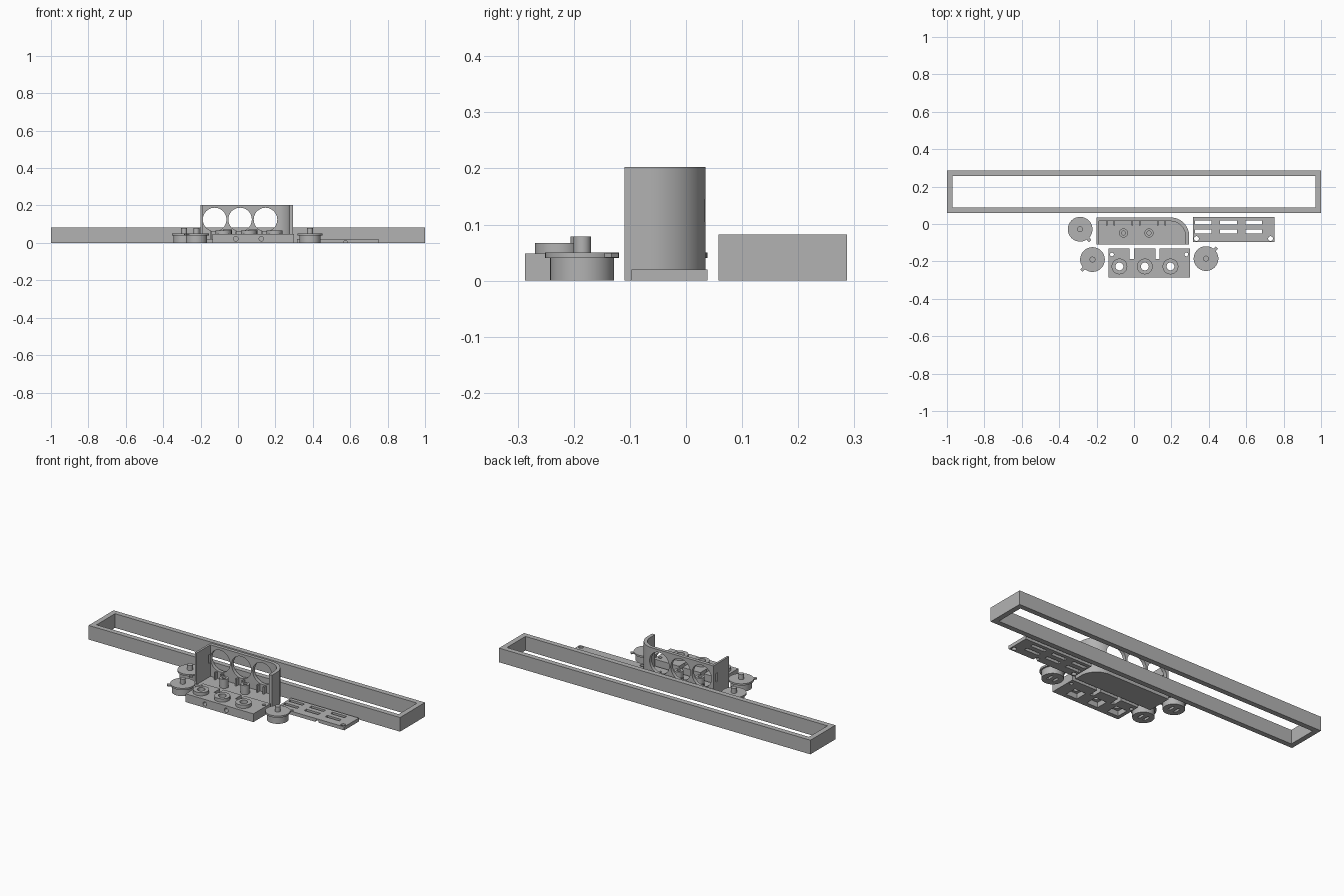
import bpy, math
from mathutils import Matrix

if "Cube" in bpy.data.objects:
    bpy.data.objects.remove(bpy.data.objects["Cube"])

gray = bpy.data.materials.new("plain gray")
gray.diffuse_color = (0.45, 0.45, 0.45, 1)
gray.use_nodes = True
gray.node_tree.nodes["Principled BSDF"].inputs["Base Color"].default_value = gray.diffuse_color


def prism(name, pts, z0, z1):
    """Extrude a plan outline from z0 to z1."""
    n = len(pts)
    v = [(x, y, z0) for x, y in pts] + [(x, y, z1) for x, y in pts]
    f = [tuple(range(n))[::-1], tuple(range(n, 2 * n))]
    f += [(i, (i + 1) % n, (i + 1) % n + n, i + n) for i in range(n)]
    me = bpy.data.meshes.new(name)
    me.from_pydata(v, [], f)
    me.materials.append(gray)
    ob = bpy.data.objects.new(name, me)
    bpy.context.collection.objects.link(ob)
    return ob


def box(name, x0, x1, y0, y1, z0, z1):
    return prism(name, [(x0, y0), (x1, y0), (x1, y1), (x0, y1)], z0, z1)


def arc(cx, cy, r, a0, a1, n):
    return [(cx + r * math.cos(math.radians(a0 + (a1 - a0) * i / n)),
             cy + r * math.sin(math.radians(a0 + (a1 - a0) * i / n))) for i in range(n + 1)]


def cyl(name, x, y, r, z0, z1, n=40):
    return prism(name, arc(x, y, r, 0, 360, n)[:-1], z0, z1)


def cyl_y(name, x, z, r, y0, y1):
    """Cylinder lying along y."""
    ob = cyl(name, 0, 0, r, -y1, -y0)
    ob.data.transform(Matrix.Translation((x, 0, z)) @ Matrix.Rotation(math.pi / 2, 4, 'X'))
    return ob


def boolean(ob, others, op):
    """Combine parts and discard the helpers."""
    bpy.context.view_layer.objects.active = ob
    for o in others:
        m = ob.modifiers.new("combine", 'BOOLEAN')
        m.operation, m.solver, m.object = op, 'EXACT', o
        bpy.ops.object.modifier_apply(modifier=m.name)
        bpy.data.objects.remove(o)


def smooth(ob):
    bpy.ops.object.select_all(action='DESELECT')
    ob.select_set(True)
    bpy.context.view_layer.objects.active = ob
    bpy.ops.object.shade_smooth_by_angle(angle=math.radians(30))


# Long rectangular frame
frame = box("long_frame", -1, 1, 0.058, 0.287, 0, 0.082)
boolean(frame, [box("cut", -0.97, 0.97, 0.088, 0.257, -0.1, 0.2)], 'DIFFERENCE')

# Housing: floor, left wall, rounded back and right wall, hollowed from above
corner = arc(0.195, -0.065, 0.1, 0, 90, 24)
housing = prism("housing", [(-0.2, -0.11), (0.295, -0.11)] + corner + [(-0.2, 0.035)], 0, 0.203)
inner = arc(0.195, -0.065, 0.08, 0, 90, 24)
cuts = [prism("cut", [(-0.188, -0.2), (0.275, -0.2)] + inner + [(-0.188, 0.015)], 0.02, 0.3)]
dials = (-0.125, 0.011, 0.147)
cuts += [cyl_y("cut", x, 0.125, 0.063, -0.03, 0.1) for x in dials]
cuts.append(box("cut", -0.3, -0.15, -0.002, 0.01, 0.1, 0.15))
boolean(housing, cuts, 'DIFFERENCE')
smooth(housing)

# Small retaining clips below each dial opening
for x in dials:
    for s in (-0.02, 0.02):
        box("clip", x + s - 0.004, x + s + 0.004, -0.008, 0.018, 0.018, 0.06)

# Hollow screw posts on the floor
for x in (-0.056, 0.08):
    post = cyl("screw_post", x, -0.048, 0.024, 0.018, 0.072)
    boolean(post, [cyl("cut", x, -0.048, 0.011, 0.025, 0.1, 24)], 'DIFFERENCE')
    smooth(post)

# Control block with ring bosses, slots, screw holes and pockets beneath
block = box("control_block", -0.135, 0.3, -0.287, -0.13, 0, 0.048)
knobs = (-0.078, 0.058, 0.195)
boolean(block, [cyl("boss", x, -0.227, 0.042, 0.03, 0.067) for x in knobs], 'UNION')
cuts = []
for x in knobs:
    cuts.append(cyl("cut", x, -0.227, 0.021, -0.1, 0.2, 32))
    cuts.append(box("cut", x - 0.036, x + 0.036, -0.262, -0.192, -0.1, 0.03))
for x in (-0.012, 0.125):
    cuts.append(box("cut", x - 0.011, x + 0.011, -0.187, 0, -0.1, 0.2))
    cuts.append(cyl_y("cut", x, 0.022, 0.012, -0.4, -0.235))
for x in (-0.118, 0.28):
    cuts.append(cyl("cut", x, -0.163, 0.01, -0.1, 0.2, 24))
boolean(block, cuts, 'DIFFERENCE')
smooth(block)

# Thumb wheels: drum, flange with pointer, shaft
for x, y, ang in ((-0.288, -0.028, -50), (-0.222, -0.19, 225), (0.385, -0.185, 45)):
    drum = cyl("wheel_drum", x, y, 0.057, 0, 0.04)
    boolean(drum, [box("cut", x + s - 0.007, x + s + 0.007, y - 0.02, y + 0.02, -0.1, 0.02)
                   for s in (-0.018, 0.018)], 'DIFFERENCE')
    flange = cyl("wheel_flange", x, y, 0.066, 0.04, 0.05, 48)
    shaft = cyl("wheel_shaft", x, y, 0.0155, 0.05, 0.079, 28)
    for ob in (drum, flange, shaft):
        smooth(ob)
    pointer = box("wheel_pointer", 0.055, 0.083, -0.009, 0.009, 0.041, 0.049)
    pointer.data.transform(Matrix.Translation((x, y, 0)) @ Matrix.Rotation(math.radians(ang), 4, 'Z'))

# Slotted vent plate
plate = box("vent_plate", 0.315, 0.75, -0.097, 0.038, 0, 0.02)
cuts = [box("cut", x, x + 0.09, y - 0.01, y + 0.01, -0.1, 0.1)
        for x in (0.325, 0.46, 0.595) for y in (0.008, -0.04)]
cuts += [cyl("cut", x, -0.078, 0.013, -0.1, 0.1, 24) for x in (0.334, 0.73)]
cuts.append(cyl_y("cut", 0.575, 0, 0.012, -0.2, -0.07))
boolean(plate, cuts, 'DIFFERENCE')
smooth(plate)
